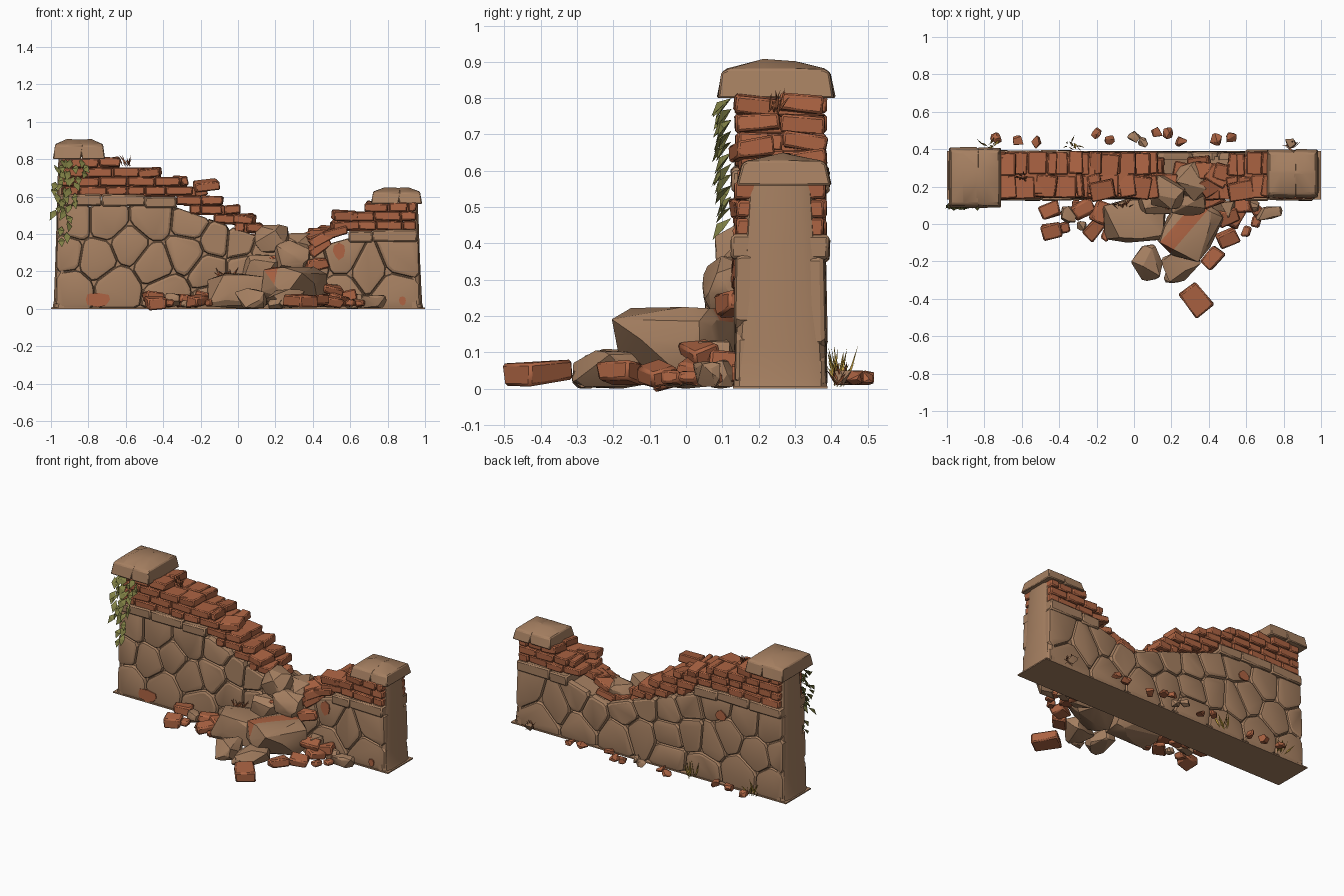
import bpy, bmesh, math, random
from mathutils import Vector, Euler

random.seed(4)
R = random.uniform
cube = bpy.data.objects.get("Cube")
if cube:
    bpy.data.objects.remove(cube)


def material(name, r, g, b):
    m = bpy.data.materials.new(name)
    m.use_nodes = True
    m.diffuse_color = (r, g, b, 1)
    m.node_tree.nodes["Principled BSDF"].inputs["Base Color"].default_value = (r, g, b, 1)
    return m


STONE = material("tan stone", .38, .215, .12)
BRICK = material("red brick", .41, .125, .055)
LEAF = material("olive leaf", .22, .22, .06)
STRAW = material("yellow grass", .55, .35, .05)
DRY = material("dry grass", .32, .1, .04)


def finish(name, bm, *mats, bevel=0, rule=None):
    bmesh.ops.recalc_face_normals(bm, faces=bm.faces)
    if rule:
        for f in bm.faces:
            f.material_index = int(rule(f))
    me = bpy.data.meshes.new(name)
    bm.to_mesh(me)
    bm.free()
    ob = bpy.data.objects.new(name, me)
    bpy.context.collection.objects.link(ob)
    for m in mats:
        me.materials.append(m)
    if bevel:
        mod = ob.modifiers.new("worn edges", "BEVEL")
        mod.width, mod.segments, mod.limit_method = bevel, 1, "ANGLE"
    bpy.ops.object.select_all(action="DESELECT")
    ob.select_set(True)
    bpy.context.view_layer.objects.active = ob
    bpy.ops.object.shade_smooth_by_angle(angle=math.radians(22))


def block(bm, c, s, rot=(0, 0, 0), jit=.006):
    m = Euler(rot).to_matrix()
    for v in bmesh.ops.create_cube(bm, size=1)["verts"]:
        p = Vector(a * b + R(-jit, jit) for a, b in zip(v.co, s))
        v.co = m @ p + Vector(c)


def rock(bm, c, s, rot=0, n=24):
    # Boxy convex hull filling an s-sized box around c
    pts = []
    for _ in range(n):
        p = Vector((R(-1, 1), R(-1, 1), R(-1, 1))).normalized()
        pts.append(p / max(abs(a) for a in p) ** .65)
    for i in range(3):
        lo, hi = min(p[i] for p in pts), max(p[i] for p in pts)
        for p in pts:
            p[i] = ((p[i] - lo) / (hi - lo) - .5) * s[i]
    m = Euler((0, 0, rot)).to_matrix()
    verts = [bm.verts.new(m @ p + Vector(c)) for p in pts]
    hull = bmesh.ops.convex_hull(bm, input=verts)
    bmesh.ops.delete(bm, geom=list({g for g in hull["geom_interior"] + hull["geom_unused"]
                                    if isinstance(g, bmesh.types.BMVert)}), context="VERTS")


def skin(bm, loops, cap_start=True):
    # Bridge matching rings of points and close the ends
    rings = [[bm.verts.new(p) for p in loop] for loop in loops]
    for u, w in zip(rings, rings[1:]):
        for i in range(len(u)):
            bm.faces.new((u[i - 1], u[i], w[i], w[i - 1]))
    bm.faces.new(rings[-1])
    if cap_start:
        bm.faces.new(rings[0])


def clip(poly, n, d):
    out = []
    for i, q in enumerate(poly):
        p = poly[i - 1]
        a, b = p.dot(n) - d, q.dot(n) - d
        if a * b < 0:
            out.append(p.lerp(q, a / (a - b)))
        if b <= 0:
            out.append(q)
    return out


# Core and foot of the wall
LEFT = [(-.975, .003), (.5, .003), (.5, .24), (.1, .39), (-.35, .55), (-.965, .57)]
RIGHT = [(.1, .003), (.975, .003), (.965, .39), (.6, .38), (.1, .24)]
OUTLINE = [(-.96, 0), (.96, 0), (.96, .37), (.6, .36), (.28, .29), (-.35, .53), (-.96, .55)]
bm = bmesh.new()
skin(bm, [[(x, y, z) for x, z in OUTLINE] for y in (.16, .36)])
finish("wall_core", bm, STONE)
bm = bmesh.new()
block(bm, (0, .26, .004), (2, .26, .008), jit=0)
finish("wall_foot", bm, STONE)

# Fitted field stones, one set of cells per face
SEEDS = [(-.88, .47), (-.7, .47), (-.46, .48), (-.25, .46), (-.93, .3), (-.75, .27), (-.58, .34),
         (-.45, .24), (-.28, .3), (-.11, .37), (-.9, .1), (-.64, .12), (-.38, .08), (-.15, .2),
         (0, .36), (.03, .2), (-.12, .05), (.16, .3), (.2, .1), (.4, .24), (.55, .28), (.7, .2),
         (.87, .27), (.83, .1), (.55, .09)]


def stone_face(name, seeds, side):
    bm = bmesh.new()
    seeds = [Vector(s) for s in seeds]
    for p in seeds:
        poly = [Vector(q) for q in (LEFT if p.x < .25 else RIGHT)]
        for q in seeds:
            if q != p:
                n = (q - p).normalized()
                poly = clip(poly, n, n.dot((p + q) / 2) - .002)
        # Cut the corners, then build a shallow pillow
        ring = []
        for i, q in enumerate(poly):
            a, b = poly[i - 1], poly[(i + 1) % len(poly)]
            ring += [q.lerp(a, .13), q.lerp(b, .13)]
        mid = sum(ring, Vector((0, 0))) / len(ring)
        bulge, loops = R(0, .006), []
        for k, depth in ((1, .09), (1, .114), (.95, .124 + bulge / 2), (.82, .127 + bulge)):
            loops.append([(v.x, .26 + side * (depth - .02 * v.y), v.y)
                          for v in (mid.lerp(q, k) for q in ring)])
        skin(bm, loops, False)
    finish(name, bm, STONE)


stone_face("front_stones", SEEDS, -1)
stone_face("back_stones", [(x + R(-.04, .04), z + R(-.03, .03)) for x, z in SEEDS], 1)

# Smooth tapering end posts with rounded corners
for side, top, name in ((-1, .81, "right_end_post"), (1, .58, "left_end_post")):
    bm = bmesh.new()
    loops = []
    for k, w, out in ((0, .128, .992), (.05, .127, .985), (.2, .122, .98), (.5, .11, .972), (.8, .098, .966), (1, .09, .96)):
        loops.append([(side * x, .26 + y, top * k) for x, y in
                      ((.93, -w), (out - .03, -w), (out - .01, -w * .88), (out, -w * .6),
                       (out, w * .6), (out - .01, w * .88), (out - .03, w), (.93, w))])
    skin(bm, loops)
    finish(name, bm, STONE)

# Flat ledge stones under the brickwork
bm = bmesh.new()
for x0, x1, z in ((-.96, -.73, .58), (-.73, -.5, .58), (-.5, -.33, .57), (.59, .72, .385), (.72, .96, .39)):
    block(bm, ((x0 + x1) / 2, .26, z), (x1 - x0, .27, .065), jit=.004)
finish("ledge_stones", bm, STONE, bevel=.008)

# Stepped brick courses, two bricks deep, loose at the broken ends
COURSES = [(.605, -.945, -.17), (.655, -.945, -.27), (.705, -.945, -.41), (.755, -.945, -.63),
           (.555, -.33, -.08), (.505, -.26, .01), (.455, -.13, .09), (.41, -.02, .13),
           (.42, .5, .955), (.47, .55, .955), (.52, .68, .955)]
bricks = bmesh.new()
for row, (z, x0, x1) in enumerate(COURSES):
    block(bricks, ((x0 + x1) / 2, .26, z + .02), (x1 - x0 - .07, .2, .048), jit=0)
    for y in (.2, .32):
        x = x0
        while x < x1 - .02:
            w = min(R(.09, .15), x1 - x)
            if x == x0 and row % 2:
                w *= .5
            end = (x + w > x1 - .03 and x1 < .5) or (x == x0 and x0 > .4)
            turn = .16 if end else .02
            block(bricks, (x + w / 2, y + R(-.008, .008), z + .025), (w - .004, .12, .047),
                  (R(-turn, turn), R(-turn, turn), R(-turn, turn)), .003)
            x += w
# Tumbled bricks lying in the breach
for i in range(13):
    t = i / 12
    x = .1 + .42 * t
    z = .36 - .16 * t if t < .3 else .28 + .2 * (t - .3)
    block(bricks, (x, R(.2, .33), z + R(0, .04)), (.12, .09, .045), (R(-.3, .3), R(-.5, .1), R(-.6, .6)))
for x, z, tilt in ((.36, .3, -.6), (.43, .33, -.6), (.44, .38, -.5), (.52, .41, -.3), (-.17, .66, -.1), (.57, .5, 0)):
    block(bricks, (x, .18, z), (.13, .1, .05), (.1, tilt, R(-.2, .2)))
finish("bricks", bricks, BRICK, bevel=.006)

# Cracked pillar caps: leaning sides under a low hipped top
for name, x0, x1, y0, y1, z0, z1 in (("right_cap", -.99, -.71, .085, .41, .8, .908),
                                     ("left_cap", .71, .985, .14, .4, .56, .65)):
    bm = bmesh.new()
    cx, h = (x0 + x1) / 2, z1 - z0
    outline = [(y0, z0), (y0 + .014, z0 + .66 * h), (y0 + .03, z0 + .76 * h), (y0 + .13, z1),
               (y1 - .11, z1 - .06 * h), (y1 - .03, z0 + .76 * h), (y1 - .014, z0 + .66 * h), (y1, z0)]
    for a, b, outer in ((x0, cx + .01, -1), (x1, cx + .016, 1)):
        skin(bm, [[(x - outer * .012 * (z > z0) * (most < 1), y + R(-.003, .003), min(z, z0 + most * h))
                   for y, z in outline]
                  for x, most in ((a, .74), (a - outer * .075, 1), (b, .96))])
    finish(name, bm, STONE, bevel=.005)

# Biggest fallen boulder, cut so a red band crosses its top
bm = bmesh.new()
rock(bm, (.3, -.03, .115), (.28, .33, .22), -.5, 34)
across = Vector((.75, -.65, 0))
band = [Vector((.24, .02, 0)).dot(across), Vector((.33, 0, 0)).dot(across)]
for d in band:
    bmesh.ops.bisect_plane(bm, geom=bm.verts[:] + bm.edges[:] + bm.faces[:], plane_co=across * d / across.length_squared,
                           plane_no=across)
finish("big_boulder", bm, STONE, BRICK,
       rule=lambda f: f.normal.z > .15 and band[0] < f.calc_center_median().dot(across) < band[1])

# Other fallen stones
bm = bmesh.new()
for c, s, a in (((0, .02, .095), (.34, .24, .19), 0), ((.07, -.21, .055), (.16, .19, .11), .3),
                ((.26, -.22, .055), (.2, .16, .1), .4), ((.2, -.28, .025), (.08, .07, .05), 0),
                ((.18, .17, .375), (.18, .17, .15), -.2), ((.32, .23, .34), (.18, .2, .13), .4),
                ((-.35, .05, .045), (.08, .09, .08), 0), ((.72, .06, .04), (.15, .07, .07), .2),
                ((.48, .08, .07), (.13, .1, .13), 0), ((.12, .11, .2), (.2, .12, .18), 0),
                ((.29, .11, .29), (.19, .13, .15), 0), ((-.28, -.01, .025), (.05, .05, .04), 0),
                ((.62, .1, .04), (.1, .07, .08), 0)):
    rock(bm, c, s, a)
finish("fallen_stones", bm, STONE, bevel=.004)

# Fallen bricks in front
bm = bmesh.new()
block(bm, (.33, -.405, .042), (.12, .16, .055), (.06, 0, .65), .008)
for x, y, z, a in ((-.45, .07, .06, .3), (-.44, -.04, .035, .2), (-.27, .08, .05, .5), (-.22, -.03, .04, .8),
                   (.5, -.08, .04, .4), (.42, -.18, .04, .9), (.54, .03, .05, 1.1), (.5, .04, .1, .4),
                   (.2, .13, .25, .6), (-.18, .06, .06, 1.2), (.42, .13, .24, .4), (.57, .1, .06, .2)):
    block(bm, (x, y, z), (.11, .08, .055), (R(-.2, .2), R(-.25, .25), a), .01)
for x, y in ((.65, .01), (.6, -.04), (-.37, -.02), (-.31, .1), (.66, .07), (-.15, -.06)):
    block(bm, (x, y, .03), (.055, .045, .035), (R(-.2, .2), 0, R(0, 2)), .007)
finish("fallen_bricks", bm, BRICK, bevel=.008)

# Pebbles and brick chips behind
chips, pebbles = bmesh.new(), bmesh.new()
for i, x in enumerate((-.74, -.62, -.52, -.2, -.13, 0, .05, .12, .18, .25, .44, .52, .84)):
    kind = pebbles if i in (5, 6, 12) else chips
    rock(kind, (x, .485 if i in (3, 7, 8) else R(.42, .465), .03), (R(.05, .065), R(.045, .06), .04), R(0, 3), 16)
finish("brick_chips", chips, BRICK)
finish("pebbles", pebbles, STONE)


# Folded blades and leaves
def blade(bm, base, tip, w, out):
    base, tip, out = Vector(base), Vector(tip), Vector(out)
    side = (tip - base).cross(out).normalized() * w
    m = base.lerp(tip, .45) + out.normalized() * w * .6
    a, b, c, d = [bm.verts.new(p) for p in (base, m + side, tip, m - side)]
    for f in ((a, b, c), (a, c, d), (a, d, b), (b, d, c)):
        bm.faces.new(f)


def tuft(name, mat, spots, h):
    bm = bmesh.new()
    for x, y, z in spots:
        for _ in range(11):
            b = (x + R(-.03, .03), y + R(-.015, .015), z)
            blade(bm, b, (b[0] + R(-.05, .05), b[1] + R(-.03, .05), z + R(.4, 1) * h), .006,
                  (R(-1, 1), R(-1, 1), .2))
    finish(name, bm, mat)


tuft("yellow_grass", STRAW, [(-.33, .42, .005), (-.77, .42, .005)], .115)
tuft("dry_grass", DRY, [(-.06, .09, .16), (-.6, .24, .76), (.84, .42, .01)], .07)
bm = bmesh.new()
for x, low in ((-.965, .5), (-.93, .36), (-.88, .55), (-.84, .68)):
    z = .8
    while z > low:
        b = (x + R(-.02, .02), .125, z)
        blade(bm, b, (b[0] + R(-.035, .035), R(.07, .095), z - R(.045, .065)), .019, (R(-.9, .9), -1, .5))
        z -= .03
finish("hanging_vine", bm, LEAF)

# Thin red stains on the stonework
bm = bmesh.new()
for x, z, w, h, side in ((-.75, .05, .085, .045, -1), (.54, .31, .04, .055, -1), (.88, .045, .022, .03, -1),
                         (-.52, .45, .05, .04, 1)):
    spots = [(x + w * R(.7, 1) * math.cos(a * .78), z + h * R(.7, 1) * math.sin(a * .78)) for a in range(8)]
    skin(bm, [[(u, .26 + side * (d - .02 * v), v) for u, v in spots] for d in (.127, .1345)])
finish("red_stains", bm, BRICK)
